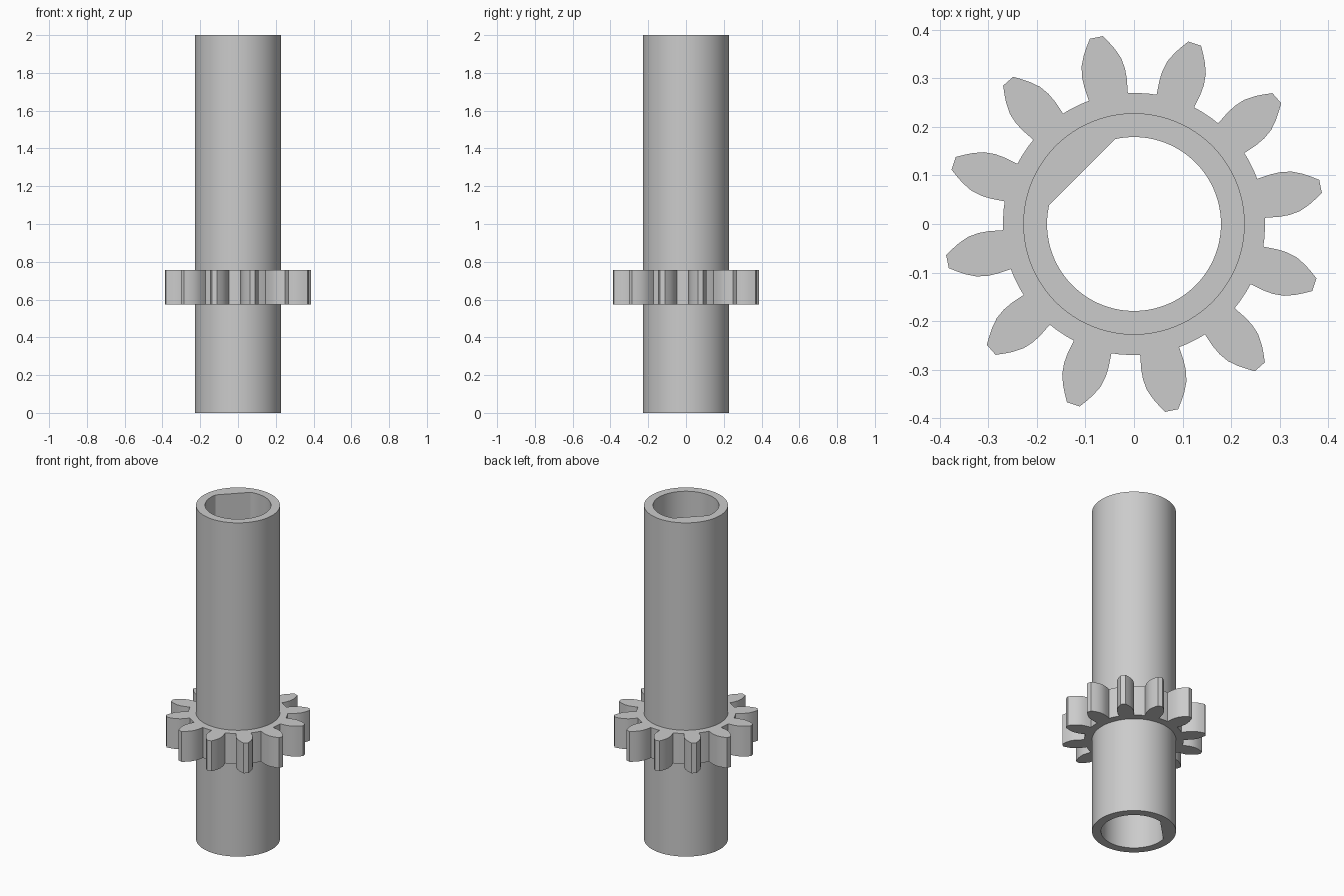
import bpy
import bmesh
from math import acos, cos, sin, pi, radians, degrees

cube = bpy.data.objects.get("Cube")
if cube:
    bpy.data.objects.remove(cube)

grey = bpy.data.materials.new("plain_grey")
grey.use_nodes = True
grey.diffuse_color = (0.6, 0.6, 0.6, 1)
grey.node_tree.nodes["Principled BSDF"].inputs["Base Color"].default_value = (0.6, 0.6, 0.6, 1)


def ring_prism(name, stations, z0, z1, inner_wall=True):
    """Extruded ring from (degrees, inner radius, outer radius) stations."""
    bm = bmesh.new()
    loops = []
    for a, r_in, r_out in stations:
        c, s = cos(radians(a)), sin(radians(a))
        loops.append([bm.verts.new((r * c, r * s, z))
                      for r, z in ((r_in, z0), (r_out, z0), (r_out, z1), (r_in, z1))])
    for i, here in enumerate(loops):
        after = loops[(i + 1) % len(loops)]
        for k in range(4 if inner_wall else 3):
            j = (k + 1) % 4
            bm.faces.new((here[k], after[k], after[j], here[j]))
    bmesh.ops.recalc_face_normals(bm, faces=bm.faces)
    mesh = bpy.data.meshes.new(name)
    bm.to_mesh(mesh)
    bm.free()
    mesh.materials.append(grey)
    obj = bpy.data.objects.new(name, mesh)
    bpy.context.collection.objects.link(obj)
    bpy.ops.object.select_all(action='DESELECT')
    obj.select_set(True)
    bpy.context.view_layer.objects.active = obj
    bpy.ops.object.shade_smooth_by_angle(angle=radians(25))
    return obj


# Hollow shaft with a D-shaped bore, flat facing back right
TUBE_R, BORE_R, FLAT_DIST, FLAT_DIR = 0.228, 0.179, 0.151, 135
half_flat = degrees(acos(FLAT_DIST / BORE_R))
angles = sorted({float(a) for a in range(0, 360, 4)}
                | {FLAT_DIR - half_flat, FLAT_DIR + half_flat})


def bore(a):
    c = cos(radians(a - FLAT_DIR))
    return min(BORE_R, FLAT_DIST / c) if c > 0.1 else BORE_R


ring_prism("hollow_shaft", [(a, bore(a), TUBE_R) for a in angles], 0, 2)

# Spur gear: half a tooth as (half angle, radius), mirrored and repeated
TEETH, FIRST = 12, 11.4
pitch = 360 / TEETH
flank = [(12, 0.27), (8.7, 0.27), (8.55, 0.30), (8.1, 0.32), (7, 0.342),
         (5.2, 0.362), (3.5, 0.378), (2, 0.392)]
tooth = [(-a, r) for a, r in flank] + flank[::-1]
gear = [(FIRST + n * pitch + a, TUBE_R - 0.01, r) for n in range(TEETH) for a, r in tooth]
ring_prism("spur_gear", gear, 0.575, 0.757, inner_wall=False)
